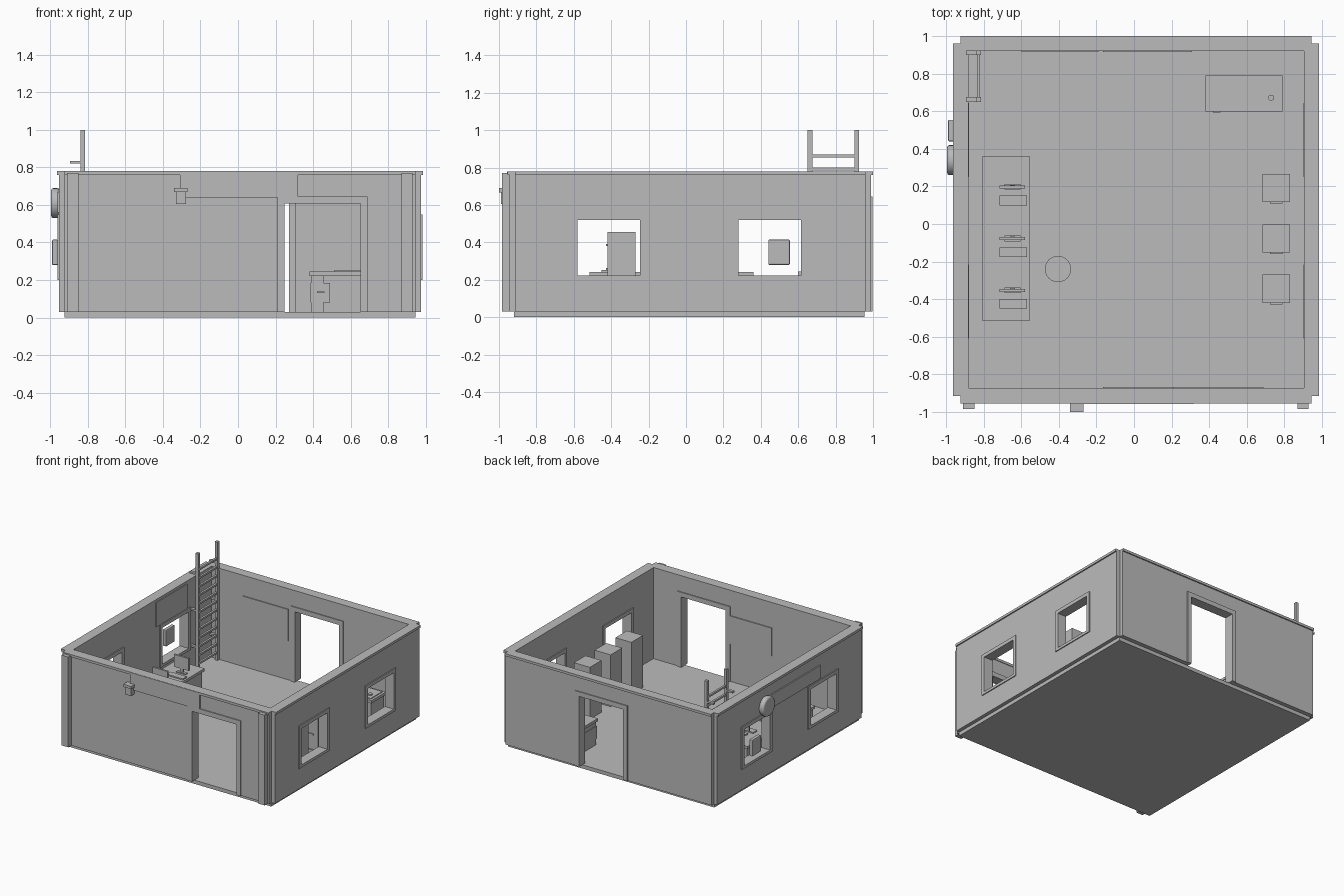
import bpy, bmesh, math
from mathutils import Vector, Matrix

if "Cube" in bpy.data.objects:
    bpy.data.objects.remove(bpy.data.objects["Cube"])

grey = bpy.data.materials.new("plain grey")
grey.use_nodes = True
grey.diffuse_color = (0.5, 0.5, 0.5, 1)
grey.node_tree.nodes["Principled BSDF"].inputs["Base Color"].default_value = (0.5, 0.5, 0.5, 1)


def finish(name, bm):
    bmesh.ops.recalc_face_normals(bm, faces=bm.faces[:])
    mesh = bpy.data.meshes.new(name)
    bm.to_mesh(mesh)
    bm.free()
    mesh.materials.append(grey)
    obj = bpy.data.objects.new(name, mesh)
    bpy.context.collection.objects.link(obj)
    return obj


def add_box(bm, x, y, z):
    size = (x[1] - x[0], y[1] - y[0], z[1] - z[0])
    mid = ((x[0] + x[1]) / 2, (y[0] + y[1]) / 2, (z[0] + z[1]) / 2)
    bmesh.ops.create_cube(bm, size=1, matrix=Matrix.Translation(mid) @ Matrix.Diagonal((*size, 1)))


def boxes(name, *parts):
    bm = bmesh.new()
    for part in parts:
        add_box(bm, *part)
    return finish(name, bm)


def bevel(obj, width, segments=2):
    mod = obj.modifiers.new("soft edges", "BEVEL")
    mod.width, mod.segments = width, segments


def cylinder(name, centre, radius, depth, axis="Z", top=None, sides=24):
    bm = bmesh.new()
    rot = Matrix.Rotation(math.pi / 2, 4, "Y") if axis == "X" else Matrix()
    bmesh.ops.create_cone(bm, cap_ends=True, segments=sides, radius1=radius,
                          radius2=radius if top is None else top, depth=depth,
                          matrix=Matrix.Translation(centre) @ rot)
    obj = finish(name, bm)
    bpy.context.view_layer.objects.active = obj
    obj.select_set(True)
    bpy.ops.object.shade_smooth_by_angle()
    obj.select_set(False)
    return obj


def wall(name, along_x, span, depth, openings):
    # Panel of cells with the openings left out, thickened into a wall
    us = sorted({*span, *(v for o in openings for v in o[0])})
    zs = sorted({FLOOR, CAP, *(v for o in openings for v in o[1])})
    place = (lambda u, d, z: (u, d, z)) if along_x else (lambda u, d, z: (d, u, z))
    bm = bmesh.new()
    grid = [[bm.verts.new(place(u, depth[0], z)) for z in zs] for u in us]
    for i in range(len(us) - 1):
        for j in range(len(zs) - 1):
            u, z = (us[i] + us[i + 1]) / 2, (zs[j] + zs[j + 1]) / 2
            if not any(o[0][0] < u < o[0][1] and o[1][0] < z < o[1][1] for o in openings):
                bm.faces.new((grid[i][j], grid[i + 1][j], grid[i + 1][j + 1], grid[i][j + 1]))
    bmesh.ops.delete(bm, geom=[v for v in bm.verts if not v.link_faces], context="VERTS")
    out = bmesh.ops.extrude_face_region(bm, geom=bm.faces[:])["geom"]
    move = Vector(place(0, depth[1] - depth[0], 0))
    bmesh.ops.translate(bm, vec=move, verts=[e for e in out if isinstance(e, bmesh.types.BMVert)])
    bmesh.ops.dissolve_limit(bm, angle_limit=0.01, verts=bm.verts[:], edges=bm.edges[:])
    finish(name, bm)


def frame(name, along_x, span, heights, depth, width, sill):
    # Border that lines an opening and stands slightly proud on both sides
    d = (depth[0] - 0.008, depth[1] + 0.008)
    (a, b), (lo, hi) = span, heights
    parts = [((a, a + width), (lo, hi - width)), ((b - width, b), (lo, hi - width)),
             ((a, b), (hi - width, hi))]
    if sill:
        parts.append(((a + width, b - width), (lo, lo + 0.022)))
    boxes(name, *[(u, d, z) if along_x else (d, u, z) for u, z in parts])


FLOOR, CAP, TOP = 0.03, 0.76, 0.78
LEFT_SIDE, RIGHT_SIDE = (0.91, 0.975), (-0.952, -0.887)
FRONT, BACK = (-0.945, -0.877), (0.925, 0.99)
X_SPAN, Y_SPAN = (-0.925, 0.945), (-0.915, 0.96)

# Floor and walls
boxes("floor_slab", (X_SPAN, (-0.92, 0.955), (0, FLOOR)))
front_door = ((0.21, 0.69), (FLOOR, 0.645))
back_door = ((-0.165, 0.31), (FLOOR, 0.645))
windows = [((-0.61, -0.215), (0.2, 0.55)), ((0.25, 0.645), (0.2, 0.55))]
wall("front_wall", True, X_SPAN, FRONT, [front_door])
wall("back_wall", True, X_SPAN, BACK, [back_door])
wall("left_wall", False, Y_SPAN, LEFT_SIDE, windows)
wall("right_wall", False, Y_SPAN, RIGHT_SIDE, windows)

# Door and window frames
frame("front_door_frame", True, *front_door, FRONT, 0.038, False)
frame("back_door_frame", True, *back_door, BACK, 0.038, False)
for side, depth in (("left", LEFT_SIDE), ("right", RIGHT_SIDE)):
    for place, window in zip(("front", "back"), windows):
        frame(side + "_" + place + "_window_frame", False, *window, depth, 0.03, True)

# Parapet caps and front corner pilasters
boxes("parapet_caps",
      (X_SPAN, (-0.955, -0.872), (CAP, TOP)), (X_SPAN, (0.92, 1.0), (CAP, TOP)),
      ((-0.965, -0.882), Y_SPAN, (CAP, TOP)), ((0.905, 0.985), Y_SPAN, (CAP, TOP)))
for name, x in (("right_pilaster", (-0.91, -0.85)), ("left_pilaster", (0.87, 0.93))):
    boxes(name, (x, (-0.985, -0.94), (FLOOR, 0.77)))

# Plates on the outside and boards on the inside
boxes("front_sign_plate", ((-0.31, 0.32), (-0.958, -0.944), (0.64, 0.778)))
boxes("side_sign_plate", ((-0.962, -0.95), (-0.37, 0.28), (0.56, 0.67)))
boxes("back_board", ((-0.6, -0.19), (0.917, 0.926), (0.35, 0.61)))
boxes("front_board", ((-0.165, 0.21), (-0.878, -0.869), (0.34, 0.57)))
boxes("side_board", ((-0.888, -0.88), (0.2, 0.6), (0.555, 0.755)))

# Round sign and vent box on the right side
bevel(cylinder("round_sign", (-0.973, 0.34, 0.61), 0.08, 0.044, "X"), 0.012)
bevel(boxes("vent_box", ((-0.99, -0.96), (0.44, 0.555), (0.28, 0.415))), 0.006)

# Wall lamp
boxes("wall_lamp", ((-0.34, -0.268), (-1.0, -0.944), (0.668, 0.69)),
      ((-0.33, -0.278), (-0.99, -0.944), (0.605, 0.668)))

# Ladder with rungs and wall brackets
rails = [(0.65, 0.675), (0.9, 0.925)]
parts = [((-0.84, -0.815), y, (FLOOR, 1.0)) for y in rails]
parts += [((-0.836, -0.819), (0.66, 0.915), (0.085 + 0.07 * i, 0.1 + 0.07 * i)) for i in range(12)]
parts += [((-0.895, -0.82), y, (z, z + 0.014)) for y in rails for z in (0.22, 0.52, 0.82)]
boxes("ladder", *parts)

# Long desk with three monitors and keyboards
boxes("long_desk", ((-0.81, -0.555), (-0.515, 0.36), (0.22, 0.242)),
      ((-0.8, -0.57), (-0.505, 0.35), (FLOOR, 0.22)))
for i in range(3):
    y = 0.197 - 0.275 * i
    boxes("monitor_" + str(i + 1),
          ((-0.715, -0.58), (y - 0.008, y + 0.008), (0.28, 0.38)),
          ((-0.66, -0.635), (y - 0.004, y + 0.012), (0.25, 0.3)),
          ((-0.69, -0.605), (y - 0.014, y + 0.016), (0.242, 0.25)))
    boxes("keyboard_" + str(i + 1), ((-0.715, -0.57), (y - 0.098, y - 0.046), (0.242, 0.252)))

# Stool
cylinder("stool_seat", (-0.405, -0.24, 0.155), 0.07, 0.025)
cylinder("stool_column", (-0.405, -0.24, 0.09), 0.012, 0.12, sides=12)
cylinder("stool_base", (-0.405, -0.24, 0.037), 0.05, 0.014)

# Three filing cabinets with drawer handles
for i in range(3):
    y = -0.42 + 0.268 * i
    boxes("filing_cabinet_" + str(i + 1), ((0.685, 0.83), (y, y + 0.15), (FLOOR, 0.455)),
          *[((0.725, 0.79), (y - 0.008, y), (z, z + 0.012)) for z in (0.12, 0.25, 0.38)])

# Side table with drawer pedestal and small basin fitting
boxes("side_table", ((0.38, 0.79), (0.6, 0.79), (0.222, 0.245)),
      ((0.39, 0.455), (0.61, 0.78), (FLOOR, 0.222)),
      ((0.725, 0.78), (0.61, 0.78), (FLOOR, 0.222)))
boxes("table_drawer", ((0.385, 0.49), (0.605, 0.78), (0.08, 0.185)),
      ((0.42, 0.46), (0.595, 0.605), (0.13, 0.14)))
boxes("table_pad", ((0.51, 0.77), (0.62, 0.77), (0.245, 0.251)))
cylinder("table_knob", (0.73, 0.672, 0.256), 0.016, 0.01, sides=16)
